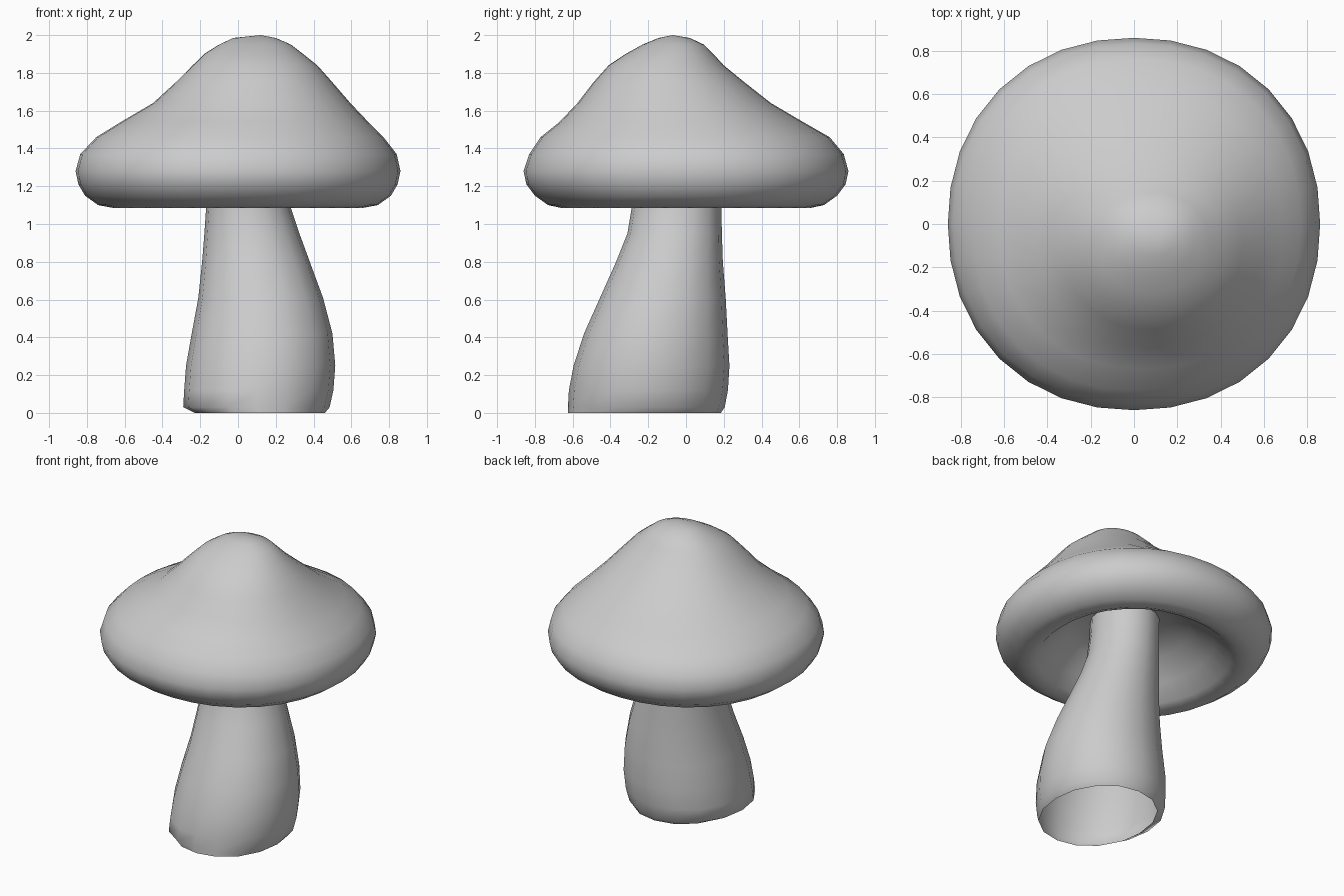
import bpy, bmesh, math


def loft(name, rows, segments, power, tip=None, base=None):
    """Skin rings given as (z, x min, x max, y min, y max)."""
    bm = bmesh.new()
    rings = []
    for z, x0, x1, y0, y1 in rows:
        ring = []
        for i in range(segments):
            a = 2 * math.pi * i / segments
            c, s = math.cos(a), math.sin(a)
            k = (abs(c) ** power + abs(s) ** power) ** (-1 / power)
            ring.append(bm.verts.new(((x0 + x1) / 2 + c * k * (x1 - x0) / 2,
                                      (y0 + y1) / 2 + s * k * (y1 - y0) / 2, z)))
        rings.append(ring)
    for a, b in zip(rings, rings[1:]):
        for i in range(segments):
            j = (i + 1) % segments
            bm.faces.new((a[i], a[j], b[j], b[i]))
    for point, ring in ((base, rings[0]), (tip, rings[-1])):
        if point:
            v = bm.verts.new(point)
            for i in range(segments):
                bm.faces.new((ring[i], ring[(i + 1) % segments], v))
    bmesh.ops.recalc_face_normals(bm, faces=bm.faces)
    mesh = bpy.data.meshes.new(name)
    bm.to_mesh(mesh)
    bm.free()
    for p in mesh.polygons:
        p.use_smooth = True
    obj = bpy.data.objects.new(name, mesh)
    bpy.context.collection.objects.link(obj)
    return obj


# Cap: hollow underside, rolled rim, off-centre peak
loft("cap", [
    (1.37, -0.22, 0.30, -0.32, 0.22),
    (1.31, -0.36, 0.40, -0.42, 0.36),
    (1.20, -0.50, 0.51, -0.52, 0.50),
    (1.11, -0.60, 0.60, -0.60, 0.60),
    (1.085, -0.66, 0.66, -0.66, 0.66),
    (1.10, -0.74, 0.74, -0.73, 0.73),
    (1.15, -0.81, 0.81, -0.80, 0.80),
    (1.21, -0.845, 0.845, -0.845, 0.845),
    (1.28, -0.86, 0.86, -0.86, 0.86),
    (1.37, -0.835, 0.84, -0.83, 0.835),
    (1.46, -0.75, 0.77, -0.77, 0.76),
    (1.54, -0.62, 0.69, -0.67, 0.62),
    (1.64, -0.45, 0.595, -0.575, 0.45),
    (1.75, -0.33, 0.50, -0.49, 0.31),
    (1.84, -0.24, 0.42, -0.41, 0.20),
    (1.90, -0.18, 0.345, -0.32, 0.145),
    (1.95, -0.10, 0.28, -0.23, 0.095),
    (1.985, -0.025, 0.20, -0.145, 0.02),
], 32, 2.14, tip=(0.12, -0.07, 2.0), base=(0.05, -0.05, 1.39))

# Stem: leaning, swelling toward an open foot
loft("stem", [
    (0.0, -0.23, 0.46, -0.625, 0.185),
    (0.03, -0.29, 0.485, -0.625, 0.205),
    (0.12, -0.285, 0.505, -0.62, 0.222),
    (0.25, -0.275, 0.515, -0.595, 0.23),
    (0.42, -0.245, 0.50, -0.54, 0.22),
    (0.61, -0.21, 0.45, -0.455, 0.21),
    (0.80, -0.19, 0.38, -0.37, 0.195),
    (0.95, -0.178, 0.325, -0.31, 0.19),
    (1.10, -0.168, 0.275, -0.285, 0.187),
    (1.25, -0.165, 0.255, -0.275, 0.187),
    (1.38, -0.165, 0.25, -0.27, 0.187),
], 16, 2.1)
